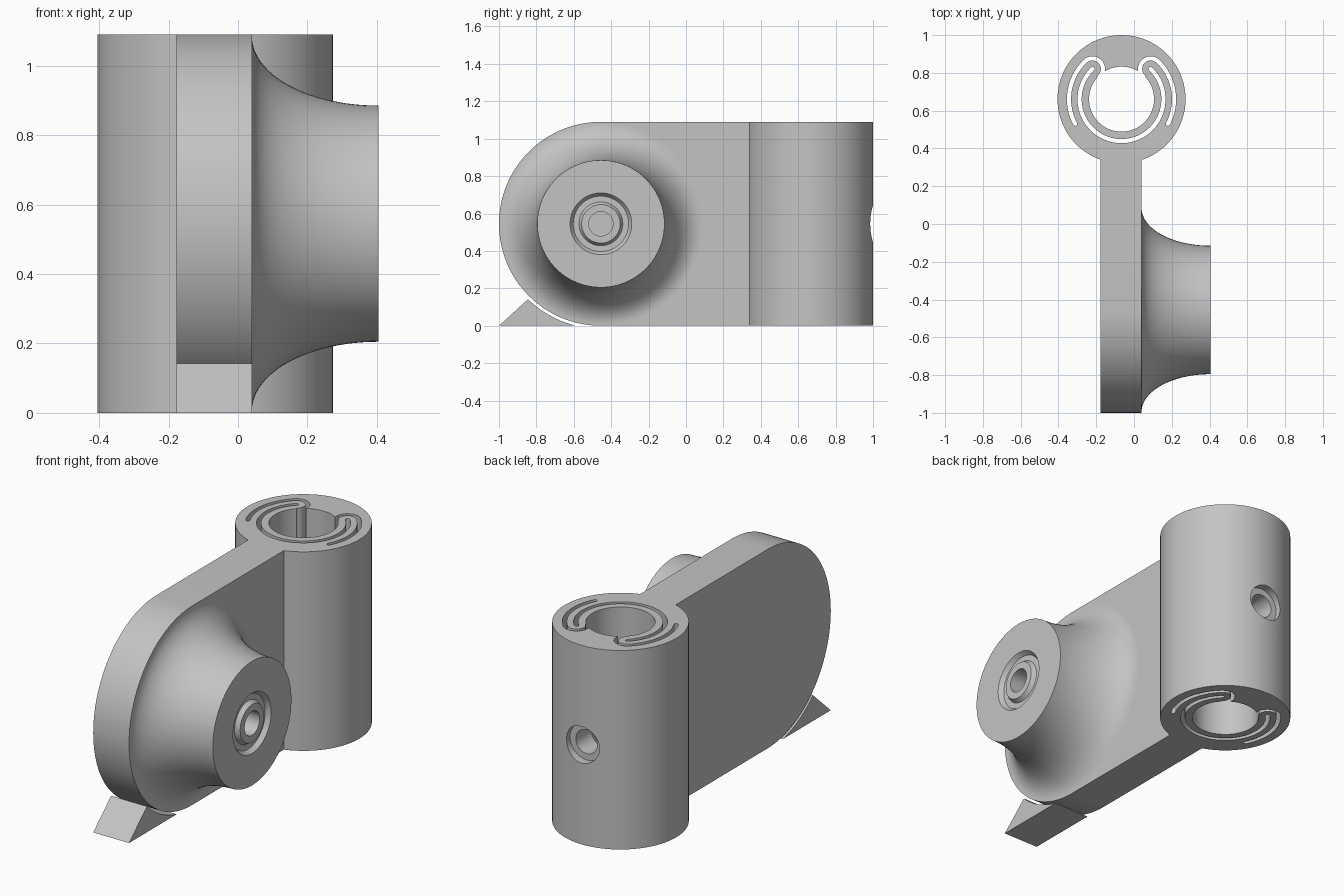
import bpy, bmesh
from math import sin, cos, pi, radians, sqrt
from mathutils import Vector

cube = bpy.data.objects.get("Cube")
if cube:
    bpy.data.objects.remove(cube, do_unlink=True)

grey = bpy.data.materials.new("plain_grey")
grey.use_nodes = True
GREY = (0.55, 0.55, 0.55, 1)
grey.diffuse_color = GREY
grey.node_tree.nodes["Principled BSDF"].inputs["Base Color"].default_value = GREY

HEIGHT = 1.09
MID = HEIGHT / 2
HUB_Y = -0.455                     # centre of the rounded end and boss
TUBE = Vector((-0.066, 0.661))     # centre of the clamp tube
PLATE_X = (-0.177, 0.04)
SLOT = 0.011                       # half width of the flexure slots


def arc(cx, cy, r, a0, a1, n=48):
    """Points on an arc, angles in degrees."""
    angles = [radians(a0 + (a1 - a0) * i / n) for i in range(n + 1)]
    return [(cx + r * cos(a), cy + r * sin(a)) for a in angles]


def finish(bm, name):
    bmesh.ops.remove_doubles(bm, verts=bm.verts, dist=1e-5)
    bmesh.ops.recalc_face_normals(bm, faces=bm.faces)
    mesh = bpy.data.meshes.new(name)
    bm.to_mesh(mesh)
    bm.free()
    mesh.materials.append(grey)
    obj = bpy.data.objects.new(name, mesh)
    bpy.context.collection.objects.link(obj)
    return obj


def extrude(name, outline, axis, lo, hi):
    """Extrude a closed 2D outline along x (outline y, z), y (x, z) or z (x, y)."""
    def place(p):
        co = list(p)
        co.insert("xyz".index(axis), lo)
        return co
    bm = bmesh.new()
    face = bm.faces.new([bm.verts.new(place(p)) for p in outline])
    geom = bmesh.ops.extrude_face_region(bm, geom=[face])["geom"]
    shift = Vector((0, 0, 0))
    shift["xyz".index(axis)] = hi - lo
    bmesh.ops.translate(bm, vec=shift,
                        verts=[v for v in geom if isinstance(v, bmesh.types.BMVert)])
    return finish(bm, name)


def disc(name, cx, cy, r, axis, lo, hi, n=96):
    return extrude(name, arc(cx, cy, r, 0, 360, n)[:-1], axis, lo, hi)


def slot_outline(path):
    """Constant-width outline with round ends around an open path."""
    pts = [Vector(p) for p in path]
    left, right = [], []
    for i, p in enumerate(pts):
        d = (pts[min(i + 1, len(pts) - 1)] - pts[max(i - 1, 0)]).normalized()
        n = Vector((-d.y, d.x)) * SLOT
        left.append(p + n)
        right.append(p - n)

    def cap(start, centre):
        v = start - centre
        side = Vector((v.y, -v.x))
        return [centre + v * cos(pi * k / 6) + side * sin(pi * k / 6) for k in range(1, 6)]
    return left + cap(left[-1], pts[-1]) + right[::-1] + cap(right[0], pts[0])


def combine(obj, other, operation):
    mod = obj.modifiers.new(operation.lower(), 'BOOLEAN')
    mod.operation, mod.solver, mod.object = operation, 'EXACT', other
    bpy.context.view_layer.objects.active = obj
    bpy.ops.object.modifier_apply(modifier=mod.name)
    bpy.data.objects.remove(other, do_unlink=True)


def smooth(obj):
    bpy.ops.object.select_all(action='DESELECT')
    obj.select_set(True)
    bpy.context.view_layer.objects.active = obj
    bpy.ops.object.shade_smooth_by_angle(angle=radians(25))


# Round-ended plate joined to the clamp tube
body = disc("clamp_body", TUBE.x, TUBE.y, 0.339, "z", 0, HEIGHT, 128)
plate = extrude("plate", arc(HUB_Y, MID, MID, 90, 270, 64) + [(0.37, 0), (0.37, HEIGHT)],
                "x", *PLATE_X)
combine(body, plate, 'UNION')

# Bore through the tube
combine(body, disc("bore", TUBE.x, TUBE.y, 0.172, "z", -0.1, 1.2), 'DIFFERENCE')

# Inner slot around the spring collar
TIP_ANGLE, TIP_R, HOOK_R = 134, 0.222, 0.056
inner = arc(TUBE.x, TUBE.y, TIP_R, TIP_ANGLE, 540 - TIP_ANGLE, 96)
combine(body, extrude("inner_slot", slot_outline(inner), "z", -0.1, 1.2), 'DIFFERENCE')

# Mirrored outer slots that hook around the collar tips into the bore
tip = arc(0, 0, TIP_R, TIP_ANGLE, TIP_ANGLE, 1)[0]
hook = arc(0, 0, TIP_R + HOOK_R, 208, TIP_ANGLE, 32)
hook += arc(*tip, HOOK_R, TIP_ANGLE, TIP_ANGLE - 180, 24)[1:]
for side in (1, -1):
    path = [(TUBE.x + side * x, TUBE.y + y) for x, y in hook]
    combine(body, extrude("outer_slot", slot_outline(path), "z", -0.1, 1.2), 'DIFFERENCE')

# Counterbored screw hole at the back
for radius, start in ((0.1, 0.955), (0.065, 0.75)):
    combine(body, disc("screw_hole", TUBE.x, MID, radius, "y", start, 1.1, 48), 'DIFFERENCE')
smooth(body)

# Flared boss with a ring groove and blind hole, turned around the x axis
FACE_X = 0.404
flare = [(FACE_X - 0.364 * cos(t), 0.54 - 0.2 * sin(t))
         for t in (pi / 2 * i / 24 for i in range(25))]
profile = [(-0.05, 0), (-0.05, 0.54)] + flare + [
    (FACE_X, 0.165), (0.38, 0.148), (0.38, 0.117), (FACE_X, 0.103),
    (FACE_X, 0.065), (0.2, 0.065), (0.2, 0)]
bm = bmesh.new()
verts = [bm.verts.new((x, HUB_Y, MID + r)) for x, r in profile]
edges = [bm.edges.new(pair) for pair in zip(verts, verts[1:])]
bmesh.ops.spin(bm, geom=verts + edges, cent=(0, HUB_Y, MID), axis=(1, 0, 0),
               angle=2 * pi, steps=96)
smooth(finish(bm, "flared_boss"))

# Wedge foot following the rounded end with a thin gap
GAP_R = 0.561
foot_curve = []
for i in range(17):
    y = -0.845 + (HUB_Y - sqrt(GAP_R ** 2 - MID ** 2) + 0.845) * i / 16
    foot_curve.append((y, max(0, MID - sqrt(GAP_R ** 2 - (y - HUB_Y) ** 2))))
smooth(extrude("support_foot", [(-1, 0)] + foot_curve, "x", *PLATE_X))
